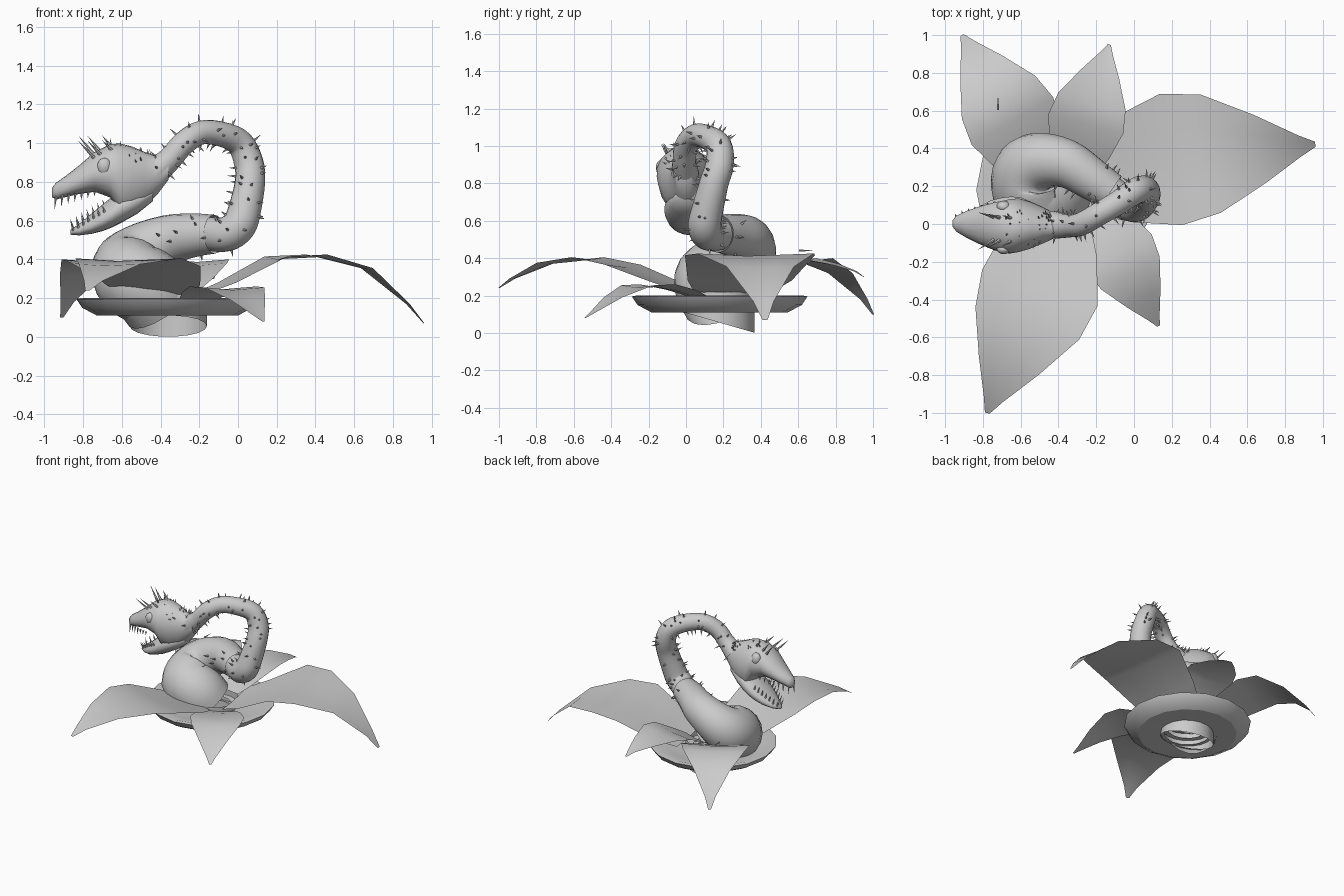
import bpy, bmesh, math, random
from mathutils import Vector as V, Matrix

if "Cube" in bpy.data.objects:
    bpy.data.objects.remove(bpy.data.objects["Cube"])

random.seed(4)
SIDES = 18


def finish(name, bm, angle=40):
    bmesh.ops.recalc_face_normals(bm, faces=bm.faces)
    me = bpy.data.meshes.new(name)
    bm.to_mesh(me)
    bm.free()
    ob = bpy.data.objects.new(name, me)
    bpy.context.collection.objects.link(ob)
    bpy.ops.object.select_all(action='DESELECT')
    ob.select_set(True)
    bpy.context.view_layer.objects.active = ob
    bpy.ops.object.shade_smooth_by_angle(angle=math.radians(angle))
    return ob


def loft(name, rings, caps=(False, False), angle=60):
    bm = bmesh.new()
    vs = [[bm.verts.new(p) for p in r] for r in rings]
    for a, b in zip(vs, vs[1:]):
        n = len(a)
        for i in range(n):
            bm.faces.new((a[i], a[(i + 1) % n], b[(i + 1) % n], b[i]))
    for ring, cap in ((vs[0], caps[0]), (vs[-1], caps[1])):
        if cap:
            bm.faces.new(ring)
    return finish(name, bm, angle)


def circle(n):
    return [(math.cos(2 * math.pi * k / n), math.sin(2 * math.pi * k / n)) for k in range(n)]


def smooth_path(pts, steps=4):
    """Catmull-Rom through (x, y, z, radius) points."""
    p = [V(q) for q in pts]
    p = [p[0] * 2 - p[1]] + p + [p[-1] * 2 - p[-2]]
    out = []
    for a, b, c, d in zip(p, p[1:], p[2:], p[3:]):
        for k in range(steps):
            t = k / steps
            out.append(.5 * (2 * b + (c - a) * t + (2 * a - 5 * b + 4 * c - d) * t * t
                             + (3 * b - a - 3 * c + d) * t ** 3))
    return out + [p[-2]]


def tube(name, pts):
    path = smooth_path(pts)
    ctr = [q.to_3d() for q in path]
    rings, side = [], V((1, 0, 0))
    for i, c in enumerate(ctr):
        t = (ctr[min(i + 1, len(ctr) - 1)] - ctr[max(i - 1, 0)]).normalized()
        side = (side - t * side.dot(t)).normalized()
        up = t.cross(side)
        rings.append([c + path[i][3] * (side * a + up * b) for a, b in circle(SIDES)])
    loft(name, rings)
    return ctr, rings


def spike(bm, p, d, length, r, sides=5):
    d = d.normalized()
    m = Matrix.Translation(p + d * length * .42) @ d.to_track_quat('Z', 'Y').to_matrix().to_4x4()
    bmesh.ops.create_cone(bm, cap_ends=True, segments=sides, radius1=r, radius2=0,
                          depth=length, matrix=m)


# Saucer under the leaves
C = V((-.365, .18, 0))
profile = [(.17, .115), (.365, .11), (.44, .15), (.47, .195), (.445, .2), (.33, .165), (.15, .16)]
loft("saucer", [[C + V((r * a, r * b, z)) for a, b in circle(16)] for r, z in profile], angle=30)

# Hollow root stub with a slanted open end
loft("root_stub", [[V((-.36 + .2 * a, .18 + .19 * b, z - s * b)) for a, b in circle(SIDES)]
                   for z, s in ((.055, .055), (.15, .02), (.22, 0))])

# Coiled lower body and slender neck
lower, lower_rings = tube("coiled_body", [
    (-.4, .18, .17, .2), (-.46, .145, .25, .205), (-.545, .15, .3, .2),
    (-.565, .27, .365, .185), (-.5, .33, .435, .155), (-.36, .32, .5, .13),
    (-.22, .235, .525, .112), (-.12, .17, .53, .1)])
neck, neck_rings = tube("neck", [
    (-.14, .18, .53, .088), (-.06, .12, .53, .09), (.005, .1, .575, .09),
    (.035, .115, .66, .085), (.062, .15, .8, .078), (.055, .18, .9, .076), (.01, .175, 1.0, .07),
    (-.08, .115, 1.045, .065), (-.19, .05, 1.055, .062), (-.28, .0, 1.0, .062),
    (-.35, -.01, .92, .062), (-.43, -.005, .85, .075)])

# Head, rolled slightly to one side
HEAD = Matrix.Translation((-.65, -.005, .8)) @ Matrix.Rotation(math.radians(8), 4, 'X') \
    @ Matrix.Translation((.65, 0, -.8))


def head_loft(name, rows):
    rings = []
    for x, top, bot, w in rows:
        zc, rz = (top + bot) / 2, (top - bot) / 2
        rings.append([HEAD @ V((x, w * a, zc + rz * b)) for a, b in circle(SIDES)])
    loft(name, rings, (True, True))


head_loft("skull", [
    (-.36, .935, .81, .055), (-.42, .935, .73, .065), (-.48, .955, .67, .095),
    (-.55, .985, .63, .125), (-.61, 1.0, .62, .143), (-.66, .995, .72, .145),
    (-.74, .955, .75, .128), (-.82, .885, .738, .1), (-.89, .83, .722, .07),
    (-.94, .795, .708, .043), (-.96, .77, .72, .018)])
head_loft("lower_jaw", [
    (-.44, .78, .7, .06), (-.52, .78, .635, .1), (-.6, .76, .59, .13), (-.65, .72, .565, .13),
    (-.7, .68, .545, .12), (-.76, .63, .53, .1), (-.82, .58, .522, .062), (-.865, .55, .525, .022)])

# Eyes
for s in (1, -1):
    bm = bmesh.new()
    bmesh.ops.create_uvsphere(bm, u_segments=14, v_segments=8, radius=1, matrix=HEAD
                              @ Matrix.Translation((-.69, s * .113, .895))
                              @ Matrix.Diagonal((.038, .03, .046, 1)))
    finish("eye_left" if s > 0 else "eye_right", bm)

# Teeth along both jaws
bm = bmesh.new()
R3 = HEAD.to_3x3()
for s in (1, -1):
    for k in range(7):
        t = k / 6
        spike(bm, HEAD @ V((-.94 + .2 * t, s * (.03 + .085 * t ** .8), .73 + .035 * t)),
              R3 @ V((-.1, s * .15, -1)), .075 - .05 * t, .008)
        spike(bm, HEAD @ V((-.85 + .16 * t, s * (.025 + .075 * t ** .8), .55 + .11 * t)),
              R3 @ V((-.3, s * .15, 1)), .06 - .02 * t, .008)
finish("teeth", bm)

# Thorns scattered on body, neck and crown
bm = bmesh.new()


def scatter(ctr, rings, start, count):
    for n in range(count):
        i = start + int((n + random.random()) / count * (len(ctr) - start))
        i = min(i, len(ctr) - 1)
        p = random.choice(rings[i])
        spike(bm, p, (p - ctr[i]).normalized() + V((random.uniform(-.2, .2), 0, .1)),
              random.uniform(.03, .05), .008)


scatter(lower, lower_rings, 20, 12)
scatter(neck, neck_rings, 3, 90)
for k in range(26):
    x = random.uniform(-.68, -.42)
    a = random.uniform(-1.0, 1.0)
    f = (x + .72) / .3
    w, rz = .135 - .07 * f, .13 - .05 * f
    spike(bm, HEAD @ V((x, w * math.sin(a), .86 - .02 * f + rz * math.cos(a))),
          R3 @ V((-.15, math.sin(a), math.cos(a))), random.uniform(.035, .06), .008)
# Long brow horns
for s in (1, -1):
    for x, z, l in ((-.74, .945, .15), (-.71, .965, .12), (-.65, .985, .09)):
        spike(bm, HEAD @ V((x, s * .06, z - .015)), R3 @ V((-.65, s * .3, .75)), l, .012, 6)
# Stray thorn above the back leaf
spike(bm, V((-.72, .61, .44)), V((0, 1, 0)), .08, .007)
finish("thorns", bm)

# Arched leaves: base, tip, width on each side, height along the leaf
T = (0, .13, .35, .53, .75, .93, 1)
W = (.6, .8, 1, .9, .52, .16, .04)


def leaf(name, base, tip, wp, wn, zs):
    base, tip = V(base), V(tip)
    d = tip - base
    n = V((-d.y, d.x)).normalized()
    bm = bmesh.new()
    rows = []
    for t, w, z in zip(T, W, zs):
        row = []
        for u in (-1, -.5, 0, .5, 1):
            p = base + d * t + n * u * w * (wp if u > 0 else wn)
            row.append(bm.verts.new((p.x, p.y, z - .015 * w * (1 - abs(u)))))
        rows.append(row)
    for a, b in zip(rows, rows[1:]):
        for i in range(4):
            bm.faces.new((a[i], a[i + 1], b[i + 1], b[i]))
    finish(name, bm, 60)


leaf("leaf_right", (-.2, .22), (.96, .42), .405, .3, (.22, .28, .415, .425, .355, .17, .07))
leaf("leaf_front", (-.45, .05), (-.78, -1), .39, .25, (.22, .27, .365, .405, .375, .29, .24))
leaf("leaf_front_right", (-.2, .05), (.13, -.54), .205, .19, (.2, .23, .26, .255, .19, .11, .08))
leaf("leaf_back_left", (-.5, .3), (-.91, 1), .25, .25, (.25, .3, .38, .4, .32, .18, .1))
leaf("leaf_back", (-.3, .3), (-.13, .95), .22, .19, (.25, .3, .38, .4, .37, .33, .3))
